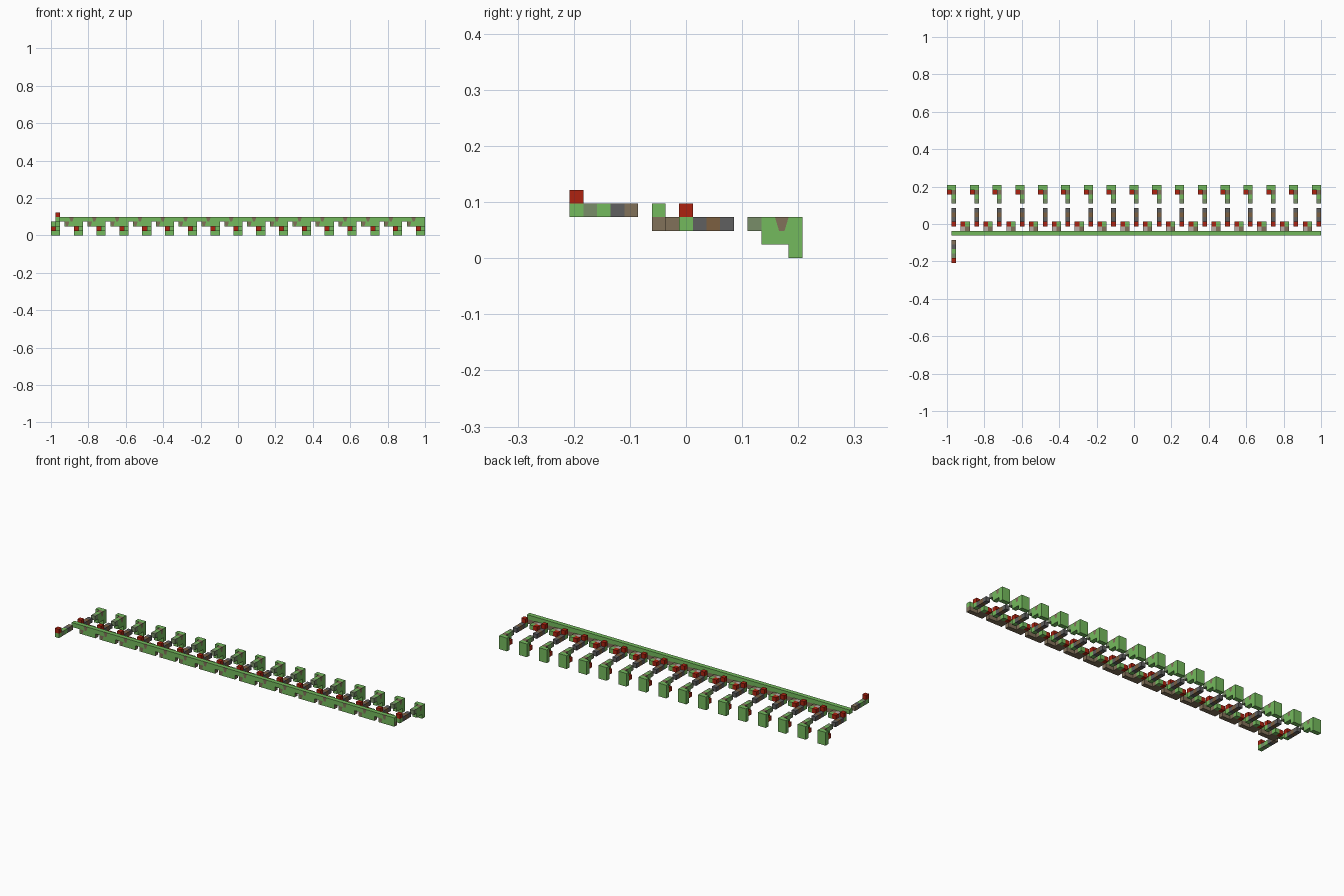
import bpy, bmesh
from mathutils import Vector

if "Cube" in bpy.data.objects:
    bpy.data.objects.remove(bpy.data.objects["Cube"])

CELL = 2 / 82          # the whole model sits on a grid of 82 x 17 x 5 cells
PALETTE = {
    "leaf_green": (0.175, 0.49, 0.11),
    "dark_red": (0.42, 0.016, 0.005),
    "dark_grey": (0.115, 0.115, 0.115),
    "sage": (0.19, 0.27, 0.14),
    "taupe": (0.22, 0.165, 0.1),
    "umber": (0.2, 0.115, 0.053),
    "pale_pink_grey": (0.5, 0.42, 0.39),
}
MATS = []
for name, rgb in PALETTE.items():
    mat = bpy.data.materials.new(name)
    mat.diffuse_color = (*rgb, 1)
    mat.use_nodes = True
    mat.node_tree.nodes["Principled BSDF"].inputs["Base Color"].default_value = mat.diffuse_color
    MATS.append(mat)
GREEN, RED, GREY, SAGE, TAUPE, UMBER, PALE = range(7)
UP = Vector((0, 0, 1))


def build(name, cells, paint=None, notched=()):
    """Outer faces of coloured unit cells. paint maps (cell, normal) to another
    colour; notched (cell, normal) pairs get a taupe wedge on a green face."""
    paint = paint or {}
    bm = bmesh.new()

    def face(mid, corners, colour):
        f = bm.faces.new([bm.verts.new((mid + c) * CELL) for c in corners])
        f.material_index = colour

    for cell, colour in cells.items():
        mid = Vector(cell) + Vector((0.5 - 41, 0.5 - 8.5, 0.5))
        for a in range(3):
            for s in (-1, 1):
                n = tuple(s if b == a else 0 for b in range(3))
                if tuple(c + d for c, d in zip(cell, n)) in cells:
                    continue
                normal = Vector(n)
                up = (Vector((0, 1, 0)) if a == 2 else UP) / 2
                h = up.cross(normal)
                m = mid + normal / 2
                q = (-h - up, h - up, h + up, -h + up)
                if (cell, n) in notched:
                    l, r = -h * 0.4 - up, h * 0.4 - up
                    face(m, (l, r, q[2], q[3]), TAUPE)
                    face(m, (q[0], l, q[3]), GREEN)
                    face(m, (r, q[1], q[2]), GREEN)
                else:
                    face(m, q, paint.get((cell, n), colour))
    bmesh.ops.remove_doubles(bm, verts=bm.verts, dist=1e-5)
    mesh = bpy.data.meshes.new(name)
    bm.to_mesh(mesh)
    bm.free()
    for m in MATS:
        mesh.materials.append(m)
    obj = bpy.data.objects.new(name, mesh)
    bpy.context.collection.objects.link(obj)


FRONT, RIGHT, LEFT, TOP = (0, -1, 0), (1, 0, 0), (-1, 0, 0), (0, 0, 1)

# Front arm with a raised red tip
arm = {(1, j, 3): c for j, c in enumerate((GREEN, SAGE, GREEN, GREY, TAUPE))}
arm[(1, 0, 4)] = RED
build("front_arm", arm)

# Long rail along the front, with green-fronted pads hanging below it
rail = {(i, 6, 3): GREEN for i in range(1, 82)}
paint, notches = {}, set()
for n in range(16):
    x = 5 * n
    rail.update({(x + d, 6, 2): TAUPE for d in range(3, 7)})
    rail.update({(x + 3, 7, 2): TAUPE, (x + 4, 7, 2): TAUPE,
                 (x + 4, 8, 2): GREEN, (x + 3, 8, 2): RED})
    paint.update({((x + d, 6, 2), FRONT): GREEN for d in range(4, 7)})
    paint[((x + 3, 7, 2), TOP)] = PALE
    notches |= {((x + 3, 6, 2), FRONT), ((x + 4, 6, 3), FRONT)}
build("rail", rail, paint, notches)

for n in range(17):
    x = 5 * n
    # Bars behind the rail with a raised red end
    bar = {(x + 1, 8 + j, 2): c for j, c in enumerate((GREEN, GREY, UMBER, GREY))}
    bar[(x + 1, 8, 3)] = RED
    build(f"bar_{n}", bar)

    # Rear brackets: back plate, stepped side plate and red inner block
    bracket = {(i, 16, k): GREEN for i in (x, x + 1) for k in range(3)}
    bracket.update({(x + 1, j, 1): GREEN for j in (14, 15)})
    bracket.update({(x + 1, 13, 2): SAGE, (x + 1, 14, 2): GREEN,
                    (x + 1, 15, 2): TAUPE, (x, 15, 1): RED})
    corner = (x + 1, 15, 2)
    build(f"bracket_{n}", bracket, None, {(corner, RIGHT), (corner, LEFT)})
